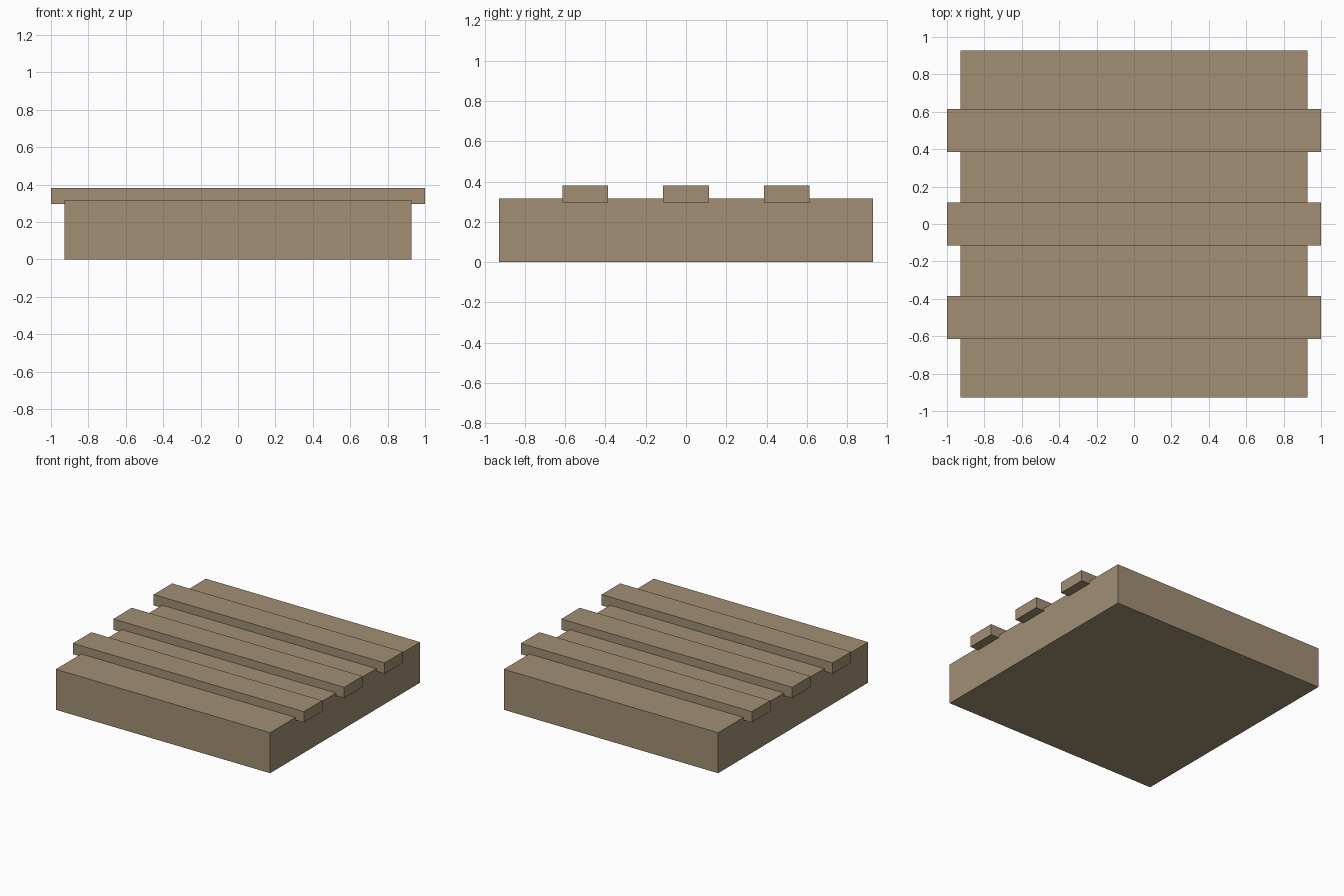
import bpy

default = bpy.data.objects.get("Cube")
if default:
    bpy.data.objects.remove(default, do_unlink=True)

# Single weathered wood colour
wood = bpy.data.materials.new("weathered_wood")
wood.use_nodes = True
colour = (0.36, 0.275, 0.175, 1.0)
wood.diffuse_color = colour
bsdf = next(n for n in wood.node_tree.nodes if n.type == 'BSDF_PRINCIPLED')
bsdf.inputs["Base Color"].default_value = colour
bsdf.inputs["Roughness"].default_value = 0.9


def box(name, size, y, bottom):
    """Flat-faced box centred on x, resting at the given height."""
    bpy.ops.mesh.primitive_cube_add(size=1, location=(0, y, bottom + size[2] / 2))
    obj = bpy.context.object
    obj.name = name
    obj.scale = size
    bpy.ops.object.transform_apply(location=False, rotation=False, scale=True)
    obj.data.materials.append(wood)
    return obj


# Solid square base
box("base_block", (1.856, 1.856, 0.317), 0, 0)

# Three overhanging slats, sunk slightly into the base
for name, y in (("front_slat", -0.5), ("middle_slat", 0), ("back_slat", 0.5)):
    box(name, (2.0, 0.228, 0.085), y, 0.296)
